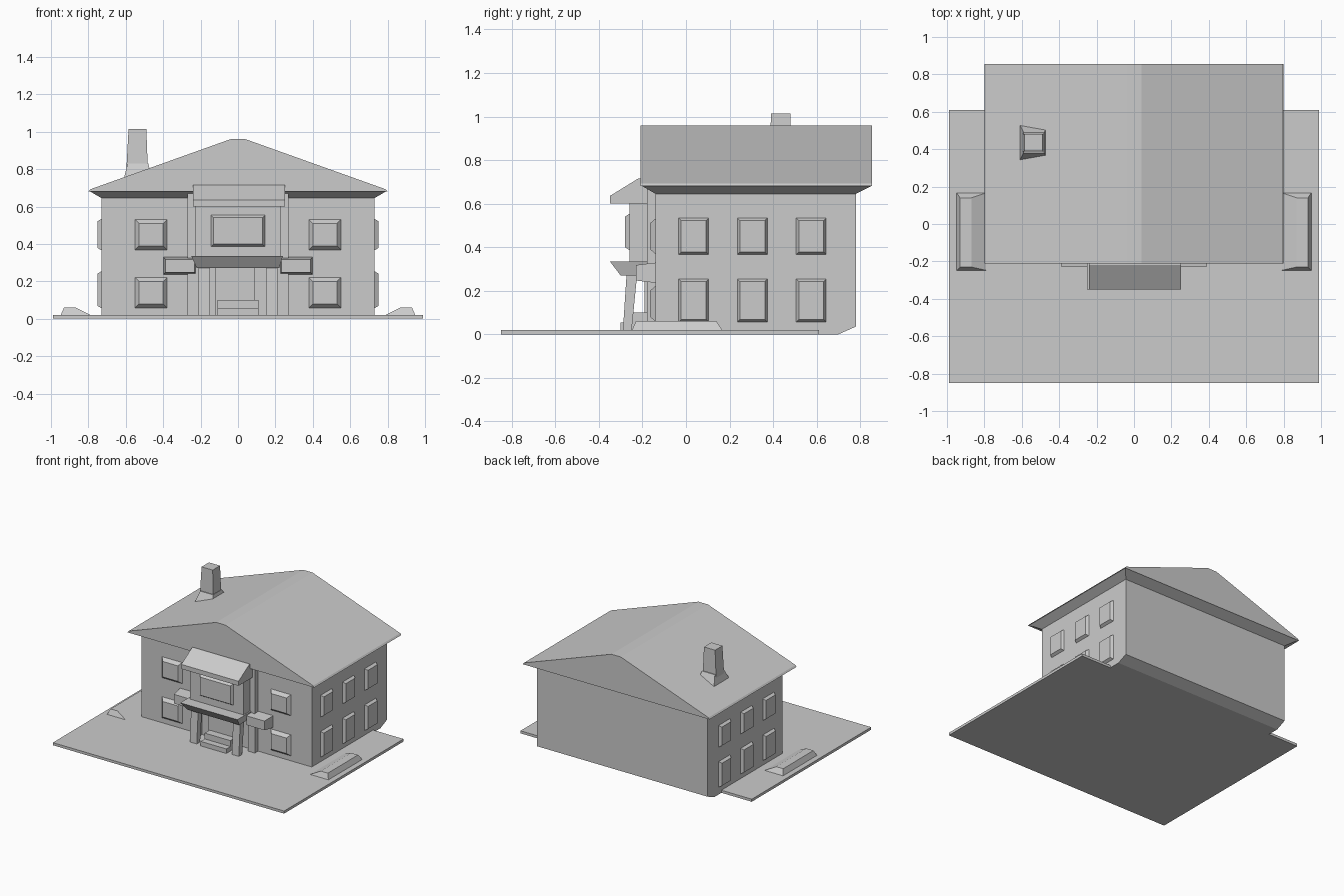
import bpy
import bmesh

if "Cube" in bpy.data.objects:
    bpy.data.objects.remove(bpy.data.objects["Cube"])


def hull(name, points):
    """Flat-faced convex solid around the given points."""
    bm = bmesh.new()
    for p in points:
        bm.verts.new(p)
    bmesh.ops.convex_hull(bm, input=bm.verts)
    bmesh.ops.dissolve_limit(bm, angle_limit=0.01, verts=bm.verts, edges=bm.edges)
    bmesh.ops.recalc_face_normals(bm, faces=bm.faces)
    mesh = bpy.data.meshes.new(name)
    bm.to_mesh(mesh)
    bm.free()
    obj = bpy.data.objects.new(name, mesh)
    bpy.context.collection.objects.link(obj)
    return obj


def taper(name, rect0, d0, rect1, d1, axis="z"):
    """Block between two rectangles (a0, a1, b0, b1) at depths d0, d1 on an axis."""
    order = {"x": lambda a, b, d: (d, a, b),
             "y": lambda a, b, d: (a, d, b),
             "z": lambda a, b, d: (a, b, d)}[axis]
    pts = [order(a, b, d) for r, d in ((rect0, d0), (rect1, d1))
           for a in r[:2] for b in r[2:]]
    return hull(name, pts)


def box(name, x0, x1, y0, y1, z0, z1):
    return taper(name, (x0, x1, y0, y1), z0, (x0, x1, y0, y1), z1)


def extrude_x(name, profile, x0, x1):
    return hull(name, [(x, y, z) for x in (x0, x1) for y, z in profile])


def inset(r, d):
    return (r[0] + d, r[1] - d, r[2] + d, r[3] - d)


# Ground slab
box("ground_slab", -0.99, 0.99, -0.85, 0.61, 0.0, 0.02)

# House body: chamfered foot, walls, flared soffit
taper("house_foot", (-0.73, 0.73, -0.14, 0.70), 0.0, (-0.73, 0.73, -0.14, 0.78), 0.035)
box("house_walls", -0.73, 0.73, -0.14, 0.78, 0.035, 0.65)
taper("soffit", (-0.73, 0.73, -0.14, 0.78), 0.645, (-0.79, 0.79, -0.20, 0.85), 0.68)

# Gable roof with a slightly flattened ridge
roof_half = [(0.80, 0.68), (0.79, 0.692), (0.48, 0.803), (0.04, 0.96)]
hull("gable_roof", [(s * x, y, z) for s in (-1, 1) for x, z in roof_half
                    for y in (-0.21, 0.855)])

# Chimney with flared base
taper("chimney", (-0.60, -0.48, 0.385, 0.485), 0.74, (-0.585, -0.49, 0.39, 0.48), 1.015)
taper("chimney_base", (-0.61, -0.46, 0.34, 0.53), 0.75, (-0.59, -0.48, 0.38, 0.49), 0.83)

# Raised windows on both side walls
for side, s in (("right", 1), ("left", -1)):
    for col, y in enumerate((-0.04, 0.23, 0.50)):
        for level, z0, z1 in (("lower", 0.05, 0.26), ("upper", 0.36, 0.54)):
            r = (y, y + 0.15, z0, z1)
            taper(f"{side}_{level}_window_{col + 1}", r, s * 0.72,
                  inset(r, 0.018), s * 0.75, "x")
    # Low sloping pad beside the house
    xs = sorted((s * 0.78, s * 0.95))
    xt = sorted((s * 0.87, s * 0.93))
    taper(f"{side}_side_pad", (*xs, -0.25, 0.17), 0.015, (*xt, -0.23, 0.14), 0.06)

    # Front wall windows and the corner trim beside the bay
    for level, z0, z1 in (("lower", 0.05, 0.23), ("upper", 0.36, 0.54)):
        x = sorted((s * 0.37, s * 0.56))
        r = (*x, z0, z1)
        taper(f"front_{side}_{level}_window", r, -0.13, inset(r, 0.03), -0.165, "y")
    x = sorted((s * 0.21, s * 0.27))
    box(f"bay_{side}_pilaster", *x, -0.18, -0.13, 0.02, 0.67)

    # Porch post and flower box either side of the balcony
    x = sorted((s * 0.15, s * 0.21))
    taper(f"porch_{side}_post", (*x, -0.29, -0.25), 0.015, (*x, -0.27, -0.22), 0.32)
    x = sorted((s * 0.22, s * 0.40))
    r = (*x, 0.235, 0.33)
    taper(f"{side}_flower_box", r, -0.13, inset(r, 0.012), -0.23, "y")

# Central bay, its window, balcony ledge and canopy
box("upper_bay", -0.23, 0.23, -0.26, -0.13, 0.33, 0.63)
bay_window = (-0.15, 0.15, 0.38, 0.56)
taper("bay_window", bay_window, -0.25, inset(bay_window, 0.02), -0.28, "y")
taper("balcony_ledge", (-0.22, 0.22, -0.30, -0.13), 0.27,
      (-0.25, 0.24, -0.35, -0.13), 0.335)
extrude_x("canopy", [(-0.35, 0.60), (-0.35, 0.635), (-0.22, 0.715),
                     (-0.13, 0.715), (-0.13, 0.60)], -0.24, 0.25)

# Entrance door and steps
box("front_door", -0.12, 0.09, -0.19, -0.13, 0.02, 0.28)
for i, (y, z) in enumerate(((-0.30, 0.055), (-0.25, 0.10))):
    box(f"entrance_step_{i + 1}", -0.11, 0.11, y, -0.13, 0.015, z)
